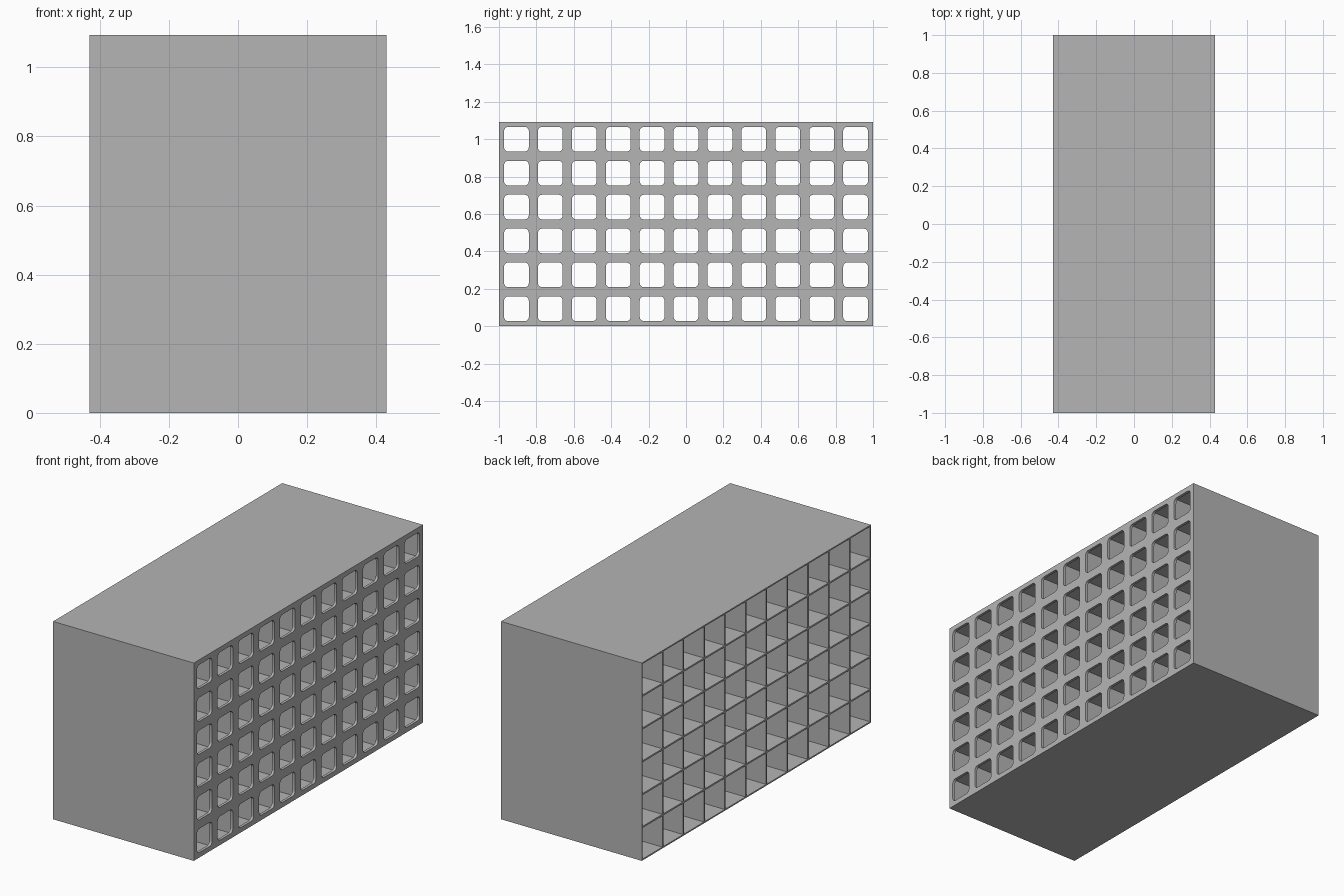
import bpy
import bmesh
import math
from mathutils import Vector

cube = bpy.data.objects.get("Cube")
if cube:
    bpy.data.objects.remove(cube, do_unlink=True)

# Overall size and grid
HALF_X, HALF_Y, HEIGHT = 0.43, 1.0, 1.093
COLS, ROWS, PITCH = 11, 6, 0.1813
WALL, RIM, PLATE = 0.009, 0.0075, 0.015
HOLE, RADIUS, STEPS = 0.066, 0.022, 5

grey = bpy.data.materials.new("warm_grey_plastic")
grey.use_nodes = True
colour = (0.46, 0.46, 0.46, 1)
grey.diffuse_color = colour
grey.node_tree.nodes["Principled BSDF"].inputs["Base Color"].default_value = colour


def finish(name, bm):
    bmesh.ops.recalc_face_normals(bm, faces=bm.faces)
    mesh = bpy.data.meshes.new(name)
    bm.to_mesh(mesh)
    bm.free()
    mesh.materials.append(grey)
    obj = bpy.data.objects.new(name, mesh)
    bpy.context.collection.objects.link(obj)
    return obj


def box(name, low, high):
    bm = bmesh.new()
    bmesh.ops.create_cube(bm, size=1)
    low, high = Vector(low), Vector(high)
    bmesh.ops.scale(bm, vec=high - low, verts=bm.verts)
    bmesh.ops.translate(bm, vec=(low + high) / 2, verts=bm.verts)
    return finish(name, bm)


def grid_lines(count, low, high):
    middle = (low + high) / 2
    inner = [middle + (i - count / 2) * PITCH for i in range(1, count)]
    return [low] + inner + [high]


y_lines = grid_lines(COLS, -HALF_Y, HALF_Y)
z_lines = grid_lines(ROWS, 0, HEIGHT)
x0, x1 = -HALF_X, HALF_X - PLATE

# Outer shell, open on one side
box("bottom_panel", (x0, -HALF_Y, 0), (x1, HALF_Y, RIM))
box("top_panel", (x0, -HALF_Y, HEIGHT - RIM), (x1, HALF_Y, HEIGHT))
box("front_panel", (x0, -HALF_Y, RIM), (x1, RIM - HALF_Y, HEIGHT - RIM))
box("back_panel", (x0, HALF_Y - RIM, RIM), (x1, HALF_Y, HEIGHT - RIM))

# Dividers between the compartments
for y in y_lines[1:-1]:
    box("upright_divider", (x0, y - WALL / 2, RIM), (x1, y + WALL / 2, HEIGHT - RIM))
for z in z_lines[1:-1]:
    for ya, yb in zip(y_lines, y_lines[1:]):
        a = ya + (RIM if ya == -HALF_Y else WALL / 2)
        b = yb - (RIM if yb == HALF_Y else WALL / 2)
        box("shelf_divider", (x0, a, z - WALL / 2), (x1, b, z + WALL / 2))

# Face plate: one frame with a rounded opening per compartment
bm = bmesh.new()
corners = [(1, 1), (-1, 1), (-1, -1), (1, -1)]
for col in range(COLS):
    for row in range(ROWS):
        cy = (col - (COLS - 1) / 2) * PITCH
        cz = HEIGHT / 2 + (row - (ROWS - 1) / 2) * PITCH
        outer, arcs = [], []
        for k, (sy, sz) in enumerate(corners):
            outer.append(bm.verts.new((HALF_X, y_lines[col + (sy > 0)], z_lines[row + (sz > 0)])))
            arc = []
            for i in range(STEPS + 1):
                angle = math.pi / 2 * (k + i / STEPS)
                arc.append(bm.verts.new((
                    HALF_X,
                    cy + sy * (HOLE - RADIUS) + RADIUS * math.cos(angle),
                    cz + sz * (HOLE - RADIUS) + RADIUS * math.sin(angle))))
            arcs.append(arc)
        for k in range(4):
            n = (k + 1) % 4
            for a, b in zip(arcs[k], arcs[k][1:]):
                bm.faces.new((outer[k], b, a))
            bm.faces.new((outer[k], outer[n], arcs[n][0], arcs[k][-1]))
bmesh.ops.remove_doubles(bm, verts=bm.verts, dist=0.0001)
result = bmesh.ops.extrude_face_region(bm, geom=bm.faces[:], use_keep_orig=True)
moved = [v for v in result["geom"] if isinstance(v, bmesh.types.BMVert)]
bmesh.ops.translate(bm, vec=(-PLATE, 0, 0), verts=moved)
plate = finish("perforated_plate", bm)

# Smooth the rounded opening corners, keep the edges sharp
bpy.ops.object.select_all(action="DESELECT")
plate.select_set(True)
bpy.context.view_layer.objects.active = plate
bpy.ops.object.shade_smooth_by_angle(angle=math.radians(30))
